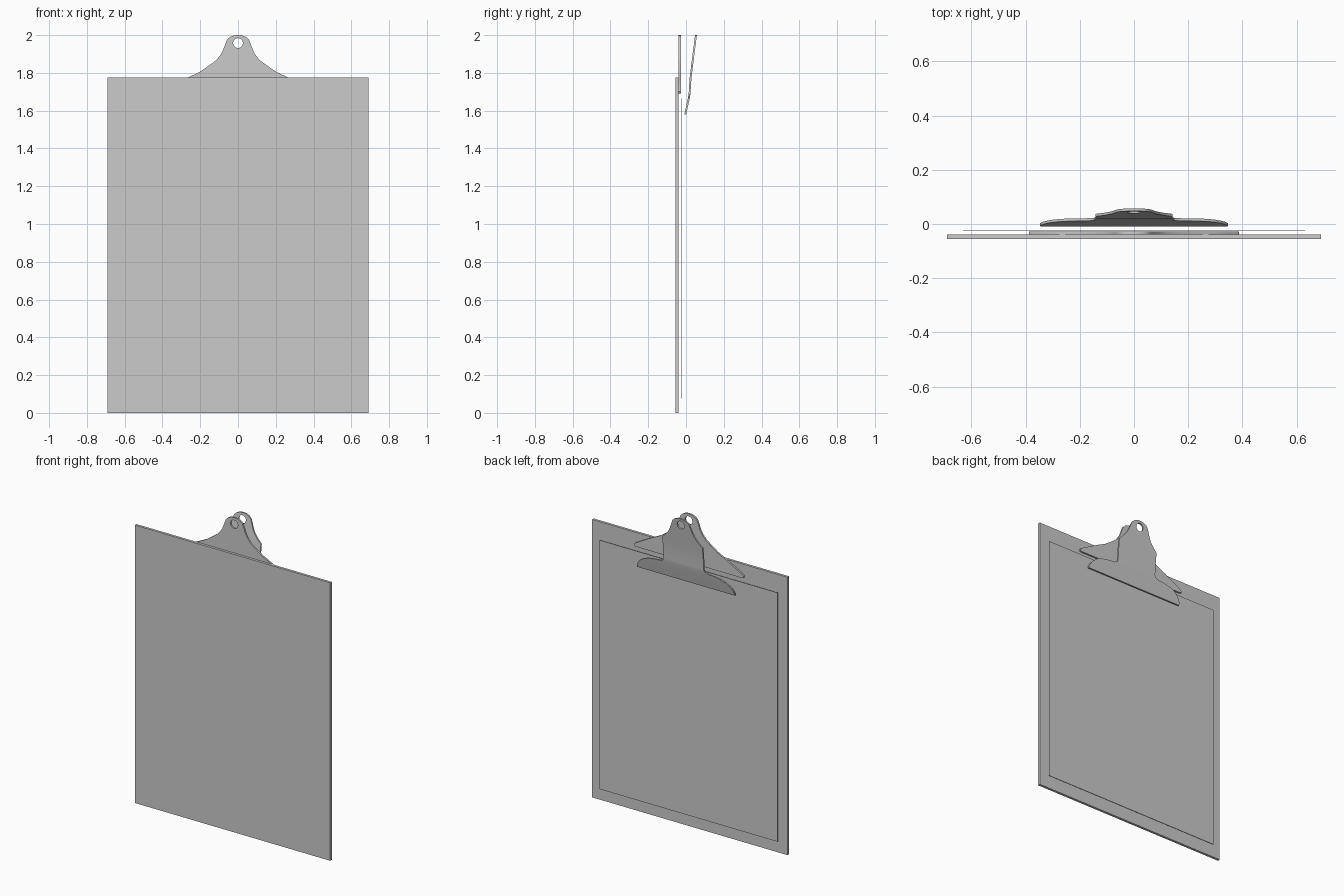
import bpy, bmesh, math
from mathutils import Vector

if "Cube" in bpy.data.objects:
    bpy.data.objects.remove(bpy.data.objects["Cube"])


def finish(name, bm, smooth=False):
    bmesh.ops.recalc_face_normals(bm, faces=bm.faces[:])
    mesh = bpy.data.meshes.new(name)
    bm.to_mesh(mesh)
    bm.free()
    ob = bpy.data.objects.new(name, mesh)
    bpy.context.collection.objects.link(ob)
    if smooth:
        bpy.ops.object.select_all(action='DESELECT')
        ob.select_set(True)
        bpy.context.view_layer.objects.active = ob
        bpy.ops.object.shade_smooth_by_angle(angle=math.radians(30))
    return ob


def box(name, x, y0, y1, z0, z1):
    bm = bmesh.new()
    bmesh.ops.create_cube(bm, size=1)
    for v in bm.verts:
        v.co = Vector((v.co.x * 2 * x, y0 + (v.co.y + .5) * (y1 - y0), z0 + (v.co.z + .5) * (z1 - z0)))
    return finish(name, bm)


def bend(z, path):
    # piecewise linear depth of the sheet at height z
    for (z0, y0), (z1, y1) in zip(path, path[1:]):
        if z <= z1 + 1e-6:
            return y0 + (y1 - y0) * (z - z0) / (z1 - z0)
    return path[-1][1]


def sheet(name, half, path, thickness, hole_z=1.958, hole_r=0.026):
    # mirrored outline with a round hole, folded along path, then thickened
    bm = bmesh.new()
    outline = half + [(-x, z) for x, z in reversed(half) if x > 0]
    hole = [(hole_r * math.cos(i * math.tau / 20), hole_z + hole_r * math.sin(i * math.tau / 20))
            for i in range(20)]
    edges = []
    for loop in (outline, hole):
        vs = [bm.verts.new((x, 0, z)) for x, z in loop]
        edges += [bm.edges.new((vs[i - 1], vs[i])) for i in range(len(vs))]
    bmesh.ops.triangle_fill(bm, edges=edges, use_beauty=True, normal=(0, 1, 0))
    for z, _ in path[1:-1]:
        bmesh.ops.bisect_plane(bm, geom=bm.verts[:] + bm.edges[:] + bm.faces[:],
                               plane_co=(0, 0, z), plane_no=(0, 0, 1))
    for v in bm.verts:
        v.co.y = bend(v.co.z, path)
    ret = bmesh.ops.extrude_face_region(bm, geom=bm.faces[:], use_keep_orig=True)
    for v in ret['geom']:
        if isinstance(v, bmesh.types.BMVert):
            v.co.y += thickness
    return finish(name, bm, True)


# board and paper
box("board", 0.69, -0.055, -0.039, 0, 1.775)
box("paper", 0.63, -0.0265, -0.0245, 0.075, 1.665)

# shared rounded hanging tab, from shoulder to tip
tab = [(0.118, 1.865), (0.098, 1.888), (0.084, 1.91), (0.075, 1.932), (0.066, 1.957),
       (0.057, 1.977), (0.042, 1.99), (0.022, 1.998), (0, 2.0)]

# rear clip plate
rear = [(0.375, 1.69), (0.387, 1.694), (0.388, 1.702), (0.38, 1.712), (0.265, 1.775),
        (0.2, 1.807), (0.155, 1.838)] + tab
sheet("rear_clip_plate", rear, [(1.69, -0.0385), (2.0, -0.0385)], 0.011)

# front clip lever with pressing flap
front = [(0.345, 1.58), (0.346, 1.592), (0.337, 1.612), (0.318, 1.635), (0.292, 1.653),
         (0.26, 1.665), (0.22, 1.672), (0.165, 1.677), (0.148, 1.685), (0.142, 1.7),
         (0.142, 1.842)] + tab
sheet("front_clip_lever", front,
      [(1.58, -0.009), (1.66, 0.009), (1.69, 0.014), (1.72, 0.016), (1.77, 0.019), (1.82, 0.025), (2.0, 0.048)],
      0.0095)
